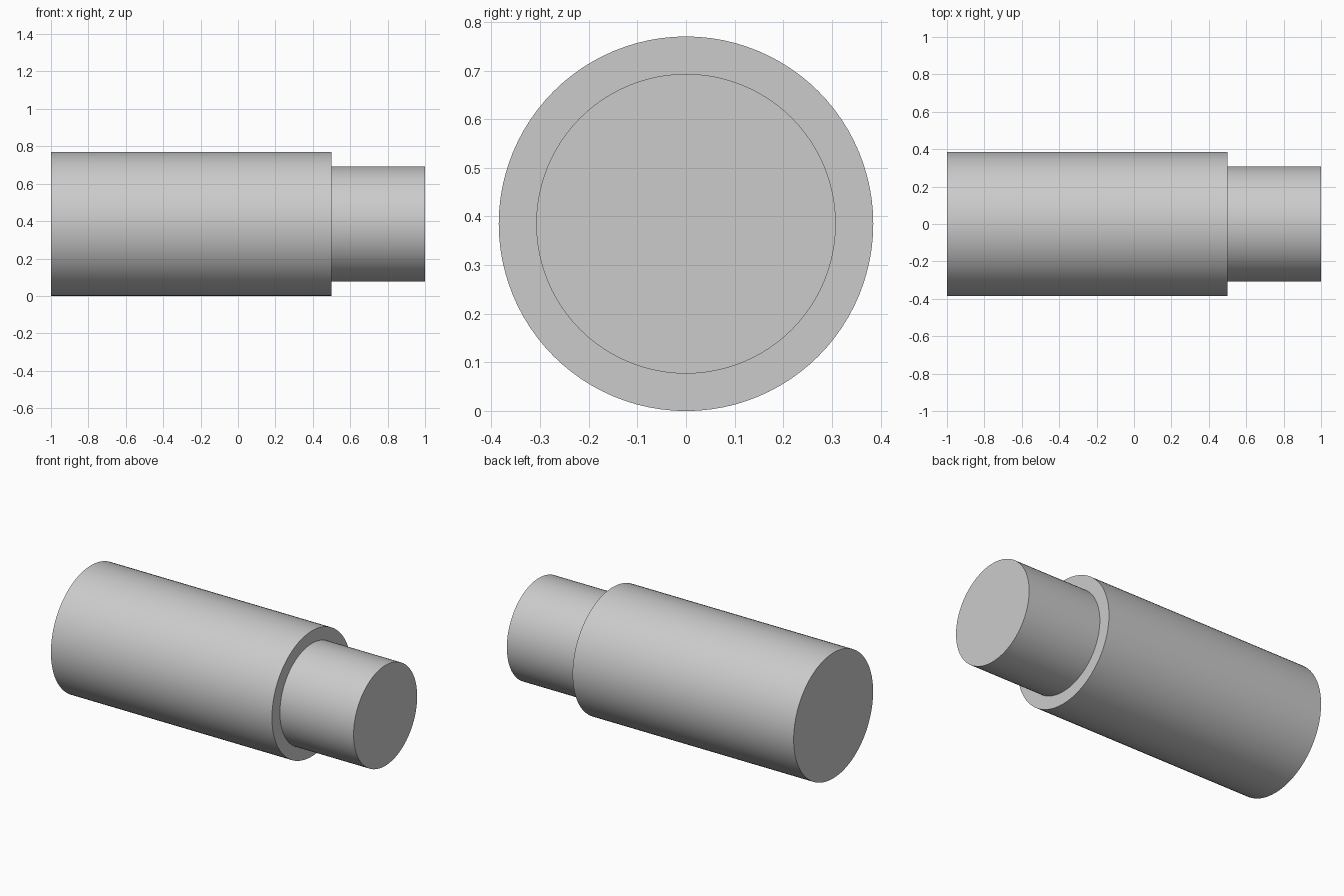
import bpy, bmesh, math
from mathutils import Vector, Matrix

if "Cube" in bpy.data.objects:
    bpy.data.objects.remove(bpy.data.objects["Cube"])

R = 0.385          # body radius, also axis height
r = 0.308          # journal radius
SEGMENTS = 96

# Stepped shaft: half profile (x along axis, radius) revolved about the x axis
profile = [(-1, 0), (-1, R), (0.5, R), (0.5, r), (1, r), (1, 0)]

bm = bmesh.new()
verts = [bm.verts.new((x, 0, rad)) for x, rad in profile]
edges = [bm.edges.new(pair) for pair in zip(verts, verts[1:])]
bmesh.ops.spin(bm, geom=verts + edges, cent=(0, 0, 0), axis=(1, 0, 0),
               angle=math.tau, steps=SEGMENTS, use_duplicate=False)
bmesh.ops.remove_doubles(bm, verts=bm.verts, dist=1e-4)
bmesh.ops.recalc_face_normals(bm, faces=bm.faces)
bmesh.ops.translate(bm, verts=bm.verts, vec=(0, 0, R))

mesh = bpy.data.meshes.new("stepped_shaft")
bm.to_mesh(mesh)
bm.free()
shaft = bpy.data.objects.new("stepped_shaft", mesh)
bpy.context.collection.objects.link(shaft)

# Smooth sides with crisp shoulders and ends
bpy.context.view_layer.objects.active = shaft
shaft.select_set(True)
bpy.ops.object.shade_smooth_by_angle(angle=math.radians(30))
